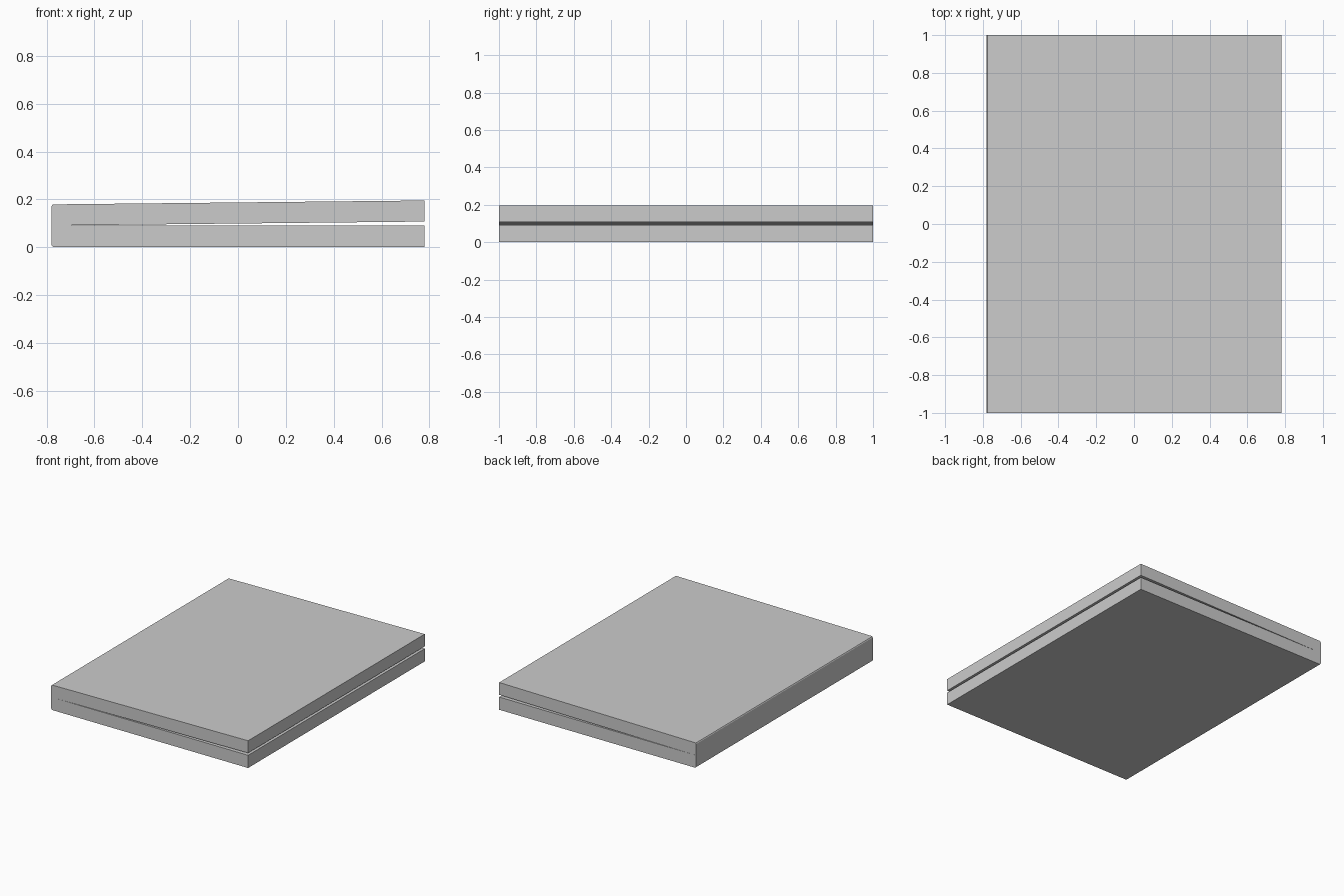
import bpy, bmesh

if "Cube" in bpy.data.objects:
    bpy.data.objects.remove(bpy.data.objects["Cube"])

HALF_LEN = 1.0      # half depth along y
X0, X1 = -0.78, 0.78
XS = -0.77          # where the spine meets the two slabs
T = 0.09            # slab thickness
SLOPE = 0.0105      # slight opening of the upper slab


def extrude_profile(name, pts):
    """Extrude an x-z outline along the whole depth."""
    bm = bmesh.new()
    face = bm.faces.new([bm.verts.new((x, -HALF_LEN, z)) for x, z in pts])
    geo = bmesh.ops.extrude_face_region(bm, geom=[face])
    moved = [g for g in geo["geom"] if isinstance(g, bmesh.types.BMVert)]
    bmesh.ops.translate(bm, verts=moved, vec=(0, 2 * HALF_LEN, 0))
    bmesh.ops.recalc_face_normals(bm, faces=bm.faces)
    mesh = bpy.data.meshes.new(name)
    bm.to_mesh(mesh)
    bm.free()
    obj = bpy.data.objects.new(name, mesh)
    bpy.context.collection.objects.link(obj)
    return obj


def lift(x):
    return SLOPE * (x - XS)


top = 2 * T + 0.003

# Lower slab, lying flat
extrude_profile("lower_slab", [(XS, 0), (X1, 0), (X1, T + 0.001), (XS, T + 0.001)])

# Upper slab, hinged slightly open towards +x
extrude_profile("upper_slab", [
    (XS, T + 0.001), (X1, T + 0.001 + lift(X1)),
    (X1, top - 0.004 + lift(X1)), (XS, top - 0.004)])

# Spine joining both slabs, with chamfered long edges
extrude_profile("spine", [
    (XS, 0), (XS, top - 0.004), (X0 + 0.004, top - 0.006), (X0, top - 0.012),
    (X0, 0.01), (X0 + 0.004, 0.003)])
